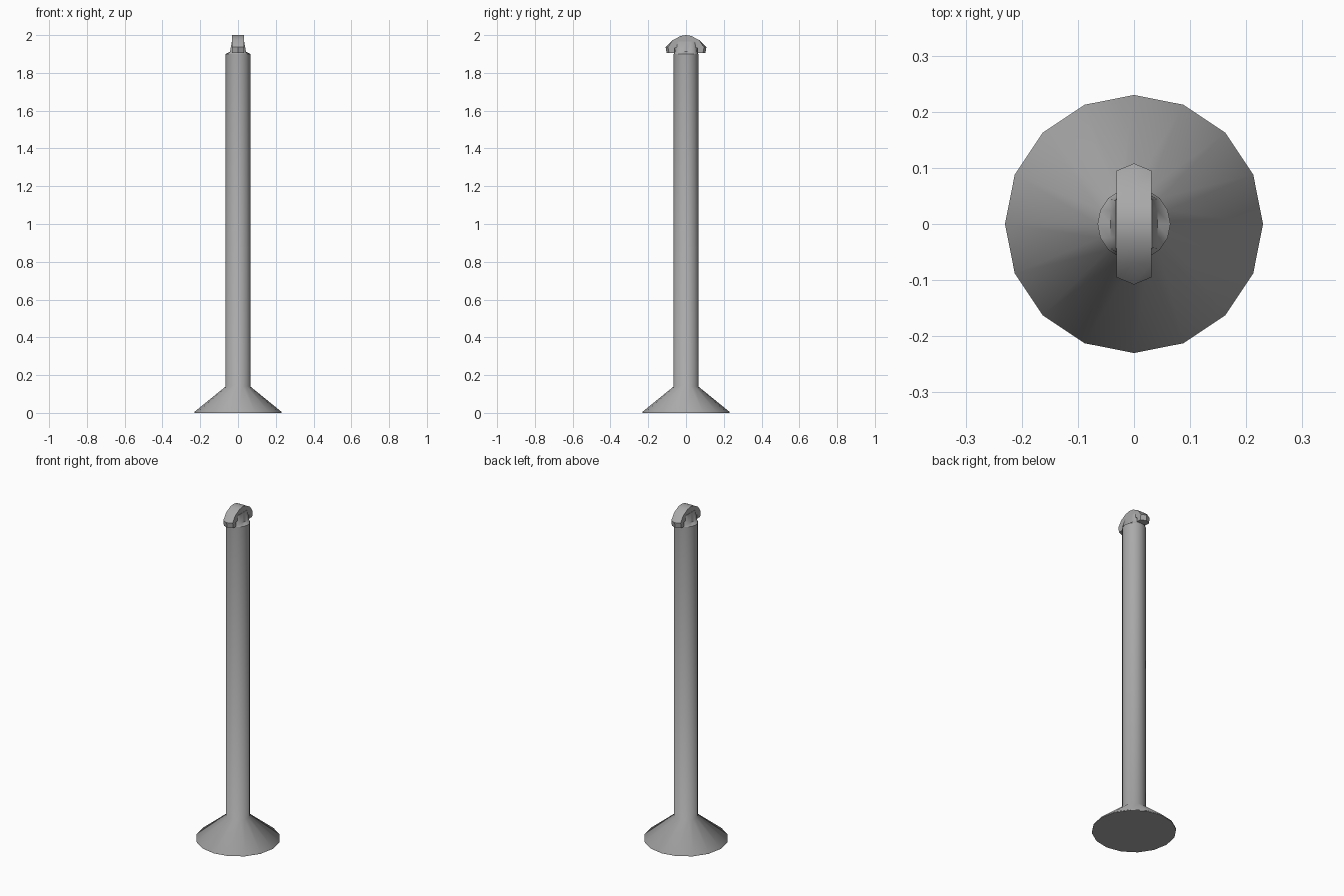
import bpy, bmesh, math

cube = bpy.data.objects.get("Cube")
if cube:
    bpy.data.objects.remove(cube, do_unlink=True)

grey = bpy.data.materials.new("plain grey")
grey.use_nodes = True
grey.diffuse_color = (0.4, 0.4, 0.4, 1)
grey.node_tree.nodes["Principled BSDF"].inputs["Base Color"].default_value = (0.4, 0.4, 0.4, 1)

SIDES = 16


def ring(radius, z, half_width=1.0):
    """Circle of points, optionally flattened to a narrower width in x."""
    pts = []
    for i in range(SIDES):
        a = 2 * math.pi * i / SIDES
        x = max(-half_width, min(half_width, radius * math.cos(a)))
        pts.append((x, radius * math.sin(a), z))
    return pts


def loft(name, sections, angle):
    """Skin a row of closed sections and cap both ends."""
    bm = bmesh.new()
    loops = [[bm.verts.new(p) for p in s] for s in sections]
    for a, b in zip(loops, loops[1:]):
        for i in range(len(a)):
            j = (i + 1) % len(a)
            bm.faces.new((a[i], a[j], b[j], b[i]))
    bm.faces.new(loops[0][::-1])
    bm.faces.new(loops[-1])
    bmesh.ops.recalc_face_normals(bm, faces=bm.faces)
    mesh = bpy.data.meshes.new(name)
    bm.to_mesh(mesh)
    bm.free()
    mesh.materials.append(grey)
    obj = bpy.data.objects.new(name, mesh)
    bpy.context.collection.objects.link(obj)
    bpy.ops.object.select_all(action='DESELECT')
    obj.select_set(True)
    bpy.context.view_layer.objects.active = obj
    bpy.ops.object.shade_smooth_by_angle(angle=math.radians(angle))
    return obj


# Flared foot running into the round post
loft("flared_post", [ring(0.23, 0), ring(0.23, 0.006), ring(0.065, 0.14), ring(0.065, 1.9)], 60)

# Tapered neck that carries the arched cap
loft("tapered_neck", [ring(0.065, 1.9), ring(0.062, 1.912, 0.042), ring(0.06, 1.965, 0.033)], 50)

# Arched cap: half profile mirrored across the middle, with pointed ends
outer = [(0.03, 1.995), (0.07, 1.973), (0.095, 1.937), (0.09, 1.905)]
inner = [(0.062, 1.905), (0.062, 1.93)]
half = outer + inner
profile = [(0, 2.0)] + half + [(0, 1.96)] + [(-y, z) for y, z in reversed(half)]


def cap_section(x, point):
    return [(x, y + math.copysign(point, y) if abs(y) > 0.08 else y, z) for y, z in profile]


loft("arched_cap", [cap_section(-0.031, 0), cap_section(0, 0.013), cap_section(0.031, 0)], 35)
